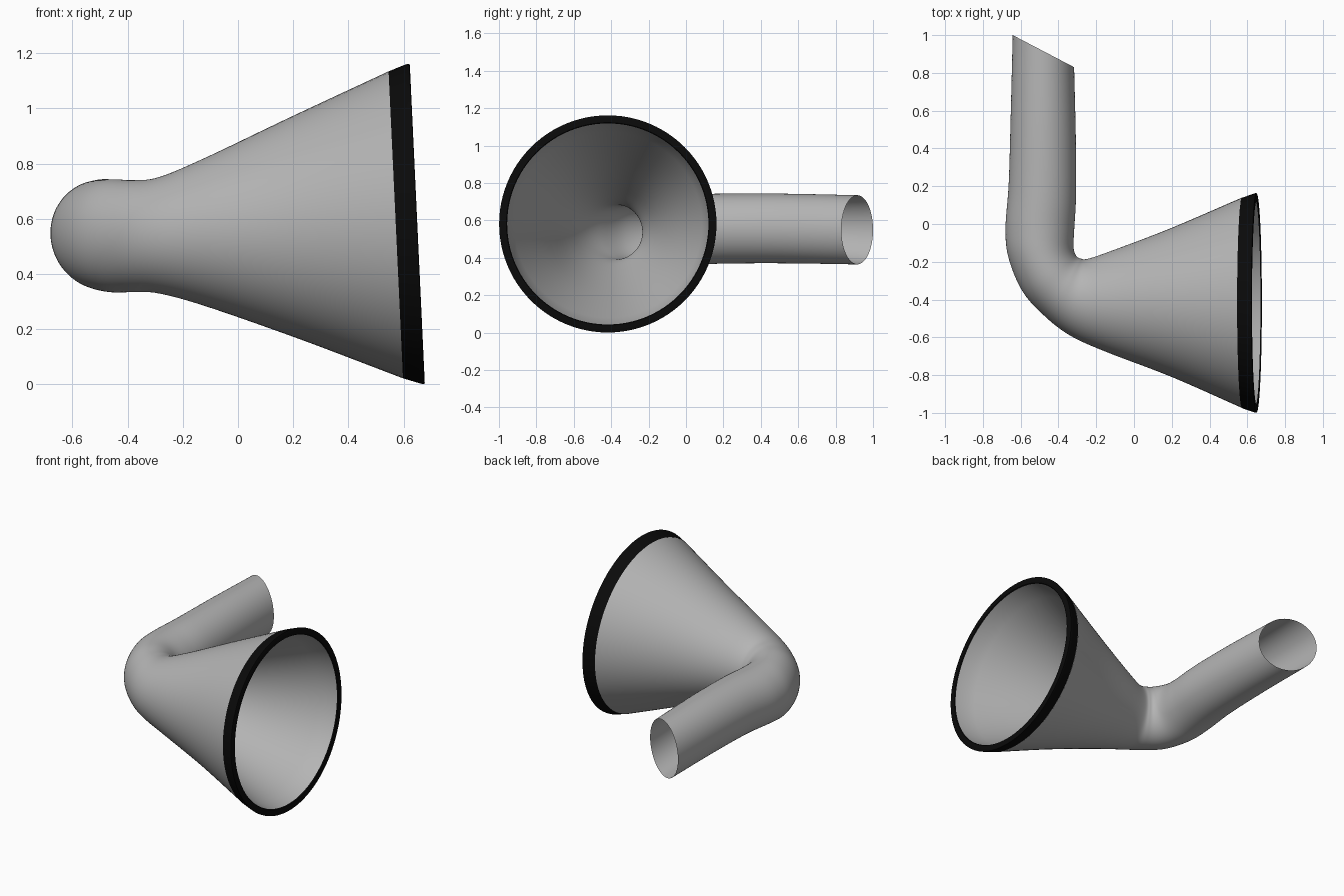
import bpy, bmesh, math
from mathutils import Vector

if "Cube" in bpy.data.objects:
    bpy.data.objects.remove(bpy.data.objects["Cube"])

N = 96      # points per ring
STEPS = 8   # rings between stations


def catmull(p0, p1, p2, p3, t):
    return [0.5 * (2 * b + (c - a) * t + (2 * a - 5 * b + 4 * c - d) * t * t
                   + (3 * b - a - 3 * c + d) * t ** 3)
            for a, b, c, d in zip(p0, p1, p2, p3)]


def ring(px, py, qx, qy, zc, rz, tilt, wall=0, inner=False):
    """Ellipse through inner point p and outer point q (plan view)."""
    c = Vector(((px + qx) / 2, (py + qy) / 2, zc))
    a = Vector(((px - qx) / 2, (py - qy) / 2, 0))
    if inner:
        a *= (a.length - 0.85 * wall) / a.length
        rz -= wall
    b = Vector((tilt, 0, 1)).normalized() * rz
    return [c + a * math.cos(2 * math.pi * i / N) + b * math.sin(2 * math.pi * i / N)
            for i in range(N)]


def loft(name, rings, mat, flip=False):
    bm = bmesh.new()
    vs = [[bm.verts.new(p) for p in r] for r in rings]
    for r, s in zip(vs, vs[1:]):
        for i in range(N):
            j = (i + 1) % N
            bm.faces.new((r[i], r[j], s[j], s[i]))
    bmesh.ops.recalc_face_normals(bm, faces=bm.faces)
    if flip:
        bmesh.ops.reverse_faces(bm, faces=bm.faces)
    me = bpy.data.meshes.new(name)
    bm.to_mesh(me)
    bm.free()
    me.materials.append(mat)
    ob = bpy.data.objects.new(name, me)
    bpy.context.collection.objects.link(ob)
    bpy.context.view_layer.objects.active = ob
    ob.select_set(True)
    bpy.ops.object.shade_smooth_by_angle(angle=math.radians(35))
    ob.select_set(False)
    return ob


def material(name, v):
    m = bpy.data.materials.new(name)
    m.diffuse_color = (v, v, v, 1)
    m.use_nodes = True
    m.node_tree.nodes["Principled BSDF"].inputs["Base Color"].default_value = m.diffuse_color
    return m


grey, black = material("grey", 0.46), material("black", 0.003)

# Horn stations: slanted tube end, elbow, flaring cone
# inner x, y, outer x, y, centre z, vertical radius, tilt, wall thickness
stations = [
    (-0.317, 0.83, -0.642, 1.0, 0.55, 0.185, 0, 0.002),
    (-0.308, 0.45, -0.652, 0.60, 0.557, 0.186, 0, 0.02),
    (-0.307, 0.15, -0.663, 0.22, 0.556, 0.187, 0, 0.04),
    (-0.316, -0.02, -0.68, -0.02, 0.549, 0.191, 0, 0.05),
    (-0.320, -0.12, -0.664, -0.18, 0.542, 0.199, 0, 0.06),
    (-0.308, -0.165, -0.588, -0.36, 0.538, 0.205, 0, 0.06),
    (-0.285, -0.182, -0.465, -0.495, 0.537, 0.203, 0, 0.06),
    (-0.24, -0.183, -0.33, -0.595, 0.54, 0.211, 0, 0.055),
    (-0.10, -0.135, -0.14, -0.68, 0.55, 0.268, -0.02, 0.045),
    (0.20, -0.02, 0.20, -0.81, 0.566, 0.40, -0.04, 0.04),
    (0.572, 0.14, 0.572, -0.974, 0.578, 0.557, -0.047, 0.04),
]
first = [2 * a - b for a, b in zip(stations[0], stations[1])]
last = [2 * a - b for a, b in zip(stations[-1], stations[-2])]
ext = [first] + stations + [last]
path = [catmull(*ext[k:k + 4], s / STEPS)
        for k in range(len(stations) - 1) for s in range(STEPS)]
path.append(stations[-1])


def mouth_ring(d, r):
    """Circle at distance d in front of the rim start."""
    return ring(0.572 + d, -0.418 + r, 0.572 + d, -0.418 - r,
                0.578 + d * 0.047, r, -0.047)


# Outer skin and inner lining
loft("horn_outer", [ring(*p) for p in path], grey)
loft("horn_lining", [ring(*p, inner=True) for p in path] + [mouth_ring(0.072, 0.538)],
     grey, flip=True)

# Dark rim around the mouth: (distance along axis, radius)
profile = [(0, 0.557), (0.06, 0.578), (0.07, 0.581), (0.076, 0.581),
           (0.078, 0.576), (0.078, 0.542), (0.072, 0.538)]
loft("mouth_rim", [mouth_ring(d, r) for d, r in profile], black)
